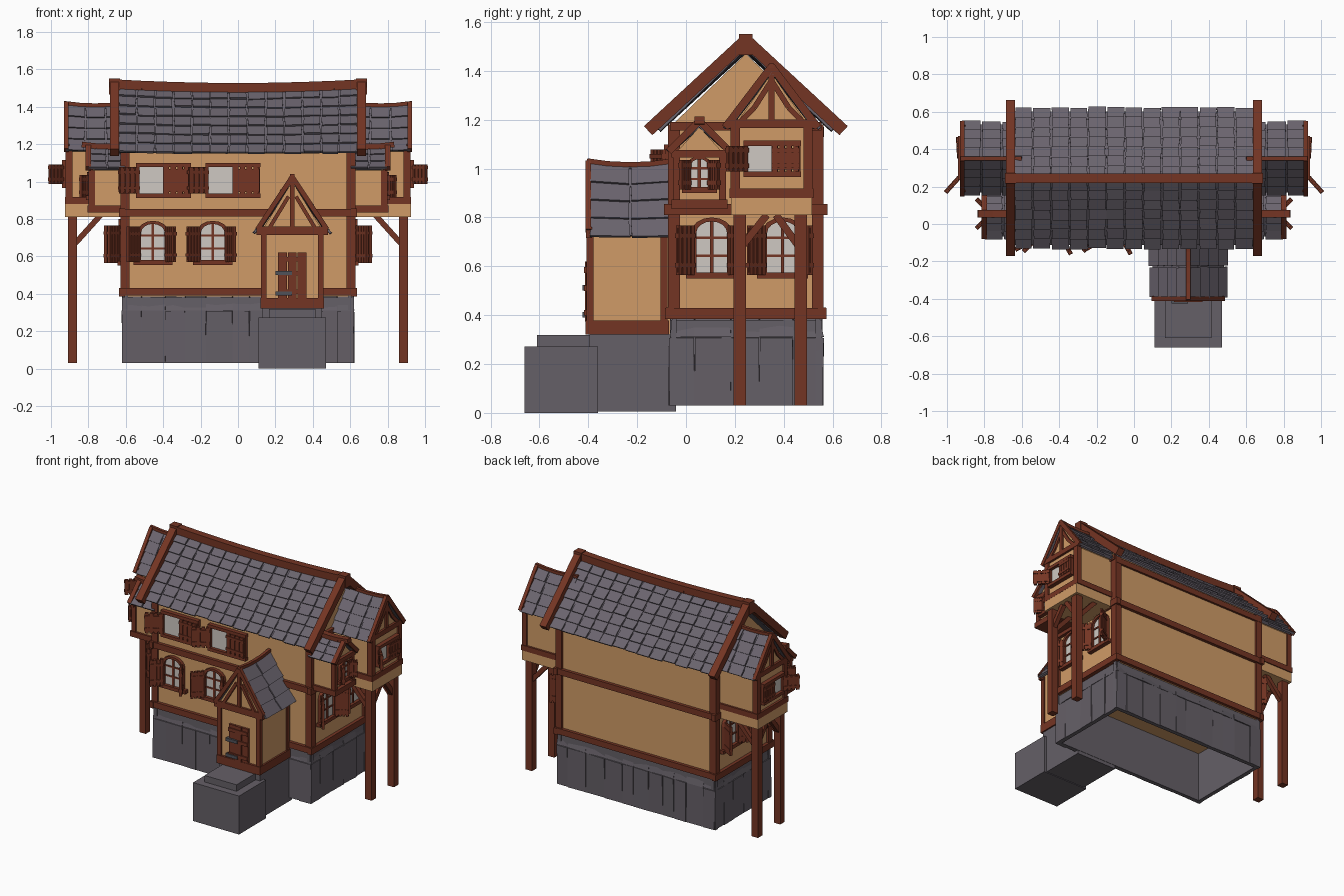
import bpy, bmesh, math, random
from mathutils import Matrix, Vector

if "Cube" in bpy.data.objects:
    bpy.data.objects.remove(bpy.data.objects["Cube"])

random.seed(4)
COL = {"plaster": (0.63, 0.33, 0.135), "timber": (0.175, 0.035, 0.017), "slate": (0.145, 0.127, 0.155),
       "stone": (0.13, 0.115, 0.135), "glass": (0.62, 0.58, 0.54), "iron": (0.08, 0.085, 0.1)}
MATS = {}
for k, c in COL.items():
    MATS[k] = bpy.data.materials.new(k)
    MATS[k].diffuse_color = (*c, 1)
parts = {}
I = Matrix()
R = Matrix.Rotation(math.pi / 2, 4, 'Z')      # turns a front-facing frame to face +x
T = lambda x, y, z=0: Matrix.Translation((x, y, z))
rnd = random.uniform


def hull(part, mat, low, high, M=I):
    """Solid between two matching loops of points."""
    bm = parts.setdefault((part, mat), bmesh.new())
    a = [bm.verts.new(M @ Vector(p)) for p in low]
    b = [bm.verts.new(M @ Vector(p)) for p in high]
    bm.faces.new(a[::-1])
    bm.faces.new(b)
    for i in range(len(a)):
        j = (i + 1) % len(a)
        bm.faces.new((a[i], a[j], b[j], b[i]))


def box(part, mat, x0, x1, y0, y1, z0, z1, M=I):
    q = [(x0, y0), (x1, y0), (x1, y1), (x0, y1)]
    hull(part, mat, [(*p, z0) for p in q], [(*p, z1) for p in q], M)


def prism(part, mat, pts, y0, y1, M=I):
    hull(part, mat, [(x, y0, z) for x, z in pts], [(x, y1, z) for x, z in pts], M)


def bar(part, p, q, w, d, n=(0, 1, 0), M=I, mat="timber"):
    """Beam from p to q: d thick along n, w wide across."""
    p, q, n = Vector(p), Vector(q), Vector(n)
    s = (q - p).cross(n).normalized() * w / 2
    n = n * d / 2
    c = (s + n, s - n, -s - n, -s + n)
    hull(part, mat, [p + o for o in c], [q + o for o in c], M)


def roof(part, M, hw, eave, ridge, y0, y1, rows, cols, sag, th=0.012):
    """Gabled slate roof, ridge along local y, sagging in the middle."""
    rise = ridge - eave
    ln = math.hypot(hw, rise)
    dip = lambda y: -sag * (1 - ((2 * y - y0 - y1) / (y1 - y0)) ** 2)

    def P(s, t, y, h):
        return (s * (t * hw + h * rise / ln), y, ridge - t * rise + h * hw / ln + dip(y) * (1 - t * .8))
    for s in (-1, 1):
        for c in range(cols):
            a, b = (y0 + (y1 - y0) * k / cols for k in (c, c + 1))
            hull(part, "slate", [P(s, t, y, -.012) for t, y in ((0, a), (.98, a), (.98, b), (0, b))],
                 [P(s, t, y, 0) for t, y in ((0, a), (.98, a), (.98, b), (0, b))], M)
            for r in range(rows):
                j = [rnd(-.004, .004) for _ in range(4)]
                t0, t1 = r / rows, (r + 1.06) / rows + rnd(-.01, .01)
                g = .004
                quad = ((t0, a + g + j[0]), (t1, a + g + j[1]), (t1, b - g + j[2]), (t0, b - g + j[3]))
                up = th + rnd(0, .005)
                hull(part, "slate", [P(s, t, y, .001) for t, y in quad],
                     [P(s, t, y, up if t == t1 else .004) for t, y in quad], M)
    return dip


def ridge_beam(part, M, z, y0, y1, w, h, dip, n=8):
    ys = [y0 + (y1 - y0) * k / n for k in range(n + 1)]
    for a, b in zip(ys, ys[1:]):
        bar(part, (0, a, z + dip(a)), (0, b, z + dip(b)), h, w, (1, 0, 0), M)


def shutter(part, M, hx, z0, h, w, sgn, ang):
    S = M @ T(hx, -.022, z0) @ Matrix.Rotation(-sgn * math.radians(ang), 4, 'Z')
    X = lambda a, b: sorted((sgn * a * w, sgn * b * w))
    box(part, "timber", *X(0, 1), -.004, .004, .01, h - .01, S)
    for k in range(4):
        box(part, "timber", *X(k / 4 + .03, k / 4 + .22), -.009, .009, 0, h, S)
    for z in (.15 * h, .75 * h):
        box(part, "timber", *X(0, 1), -.012, .012, z, z + .018, S)


def arched_window(part, M, w, h, la=40, ra=60, sw=.09, f=.022):
    """Round-headed window with cross bars and two open shutters."""
    def arch(r, base):
        zc = h - w * .75
        return [(-r, base)] + [(-r * math.cos(math.pi * k / 8), zc + (r * .75) * math.sin(math.pi * k / 8))
                               for k in range(9)] + [(r, base)]
    o, i = arch(w, 0), arch(w - f, 0)
    prism(part + "_panes", "glass", i, -.008, .0, M)
    for k in range(len(o) - 1):
        prism(part + "_frames", "timber", [o[k], o[k + 1], i[k + 1], i[k]], -.024, 0, M)
    box(part + "_frames", "timber", -w - .02, w + .02, -.03, 0, -.005, .02, M)
    box(part + "_frames", "timber", -.007, .007, -.015, 0, 0, h - .01, M)
    for z in (.36 * h, .66 * h):
        box(part + "_frames", "timber", -w + .01, w - .01, -.014, 0, z - .005, z + .005, M)
    shutter(part + "_shutters", M, -w + .012, .01, h * .82, sw, -1, la)
    shutter(part + "_shutters", M, w - .012, .01, h * .82, sw, 1, ra)


def wide_window(part, M, w, h, ang, sw):
    """Left half open, right half covered by a flat shutter."""
    box(part + "_panes", "glass", 0, w, -.008, 0, 0, h, M)
    for z in (-.022, h):
        box(part + "_frames", "timber", -.015, 2 * w + .02, -.03, 0, z, z + .022, M)
    for x in (-.015, w, 2 * w):
        box(part + "_frames", "timber", x, x + .018, -.024, 0, 0, h, M)
    shutter(part + "_shutters", M, 0, 0, h, sw, -1, ang)
    shutter(part + "_shutters", M, w, 0, h, w + .015, 1, 3)


def gable(x, z0, z1, top):
    return [(-x, z0), (x, z0), (x, z1), (0, top), (-x, z1)]


# --- main house (local frame: ridge runs along world x)
H = T(0, .245) @ R
prism("main_walls", "plaster", gable(.305, .385, 1.175, 1.47), -.612, .612, H)
dip = roof("main_roof", H, .365, 1.155, 1.505, -.64, .64, 7, 13, .018)
ridge_beam("main_ridge_beam", H, 1.52, -.685, .685, .05, .05, dip)
for s in (-1, 1):
    bar("side_barge_boards", (0, -.66, 1.525), (s * .40, -.66, 1.155), .05, .05, M=H)
    box("side_corner_posts", "timber", *sorted((s * .27, s * .318)), -.628, -.58, .39, 1.18, H)
box("side_barge_boards", "timber", -.028, .028, -.69, -.63, 1.465, 1.55, H)
for z, h, o in ((.385, .045, .33), (.81, .045, .335), (1.155, .035, .31)):
    box("side_wall_beams", "timber", -o, o, -.635, -.605, z, z + h, H)
for z in (.39, .812):
    box("front_wall_beams", "timber", -.63, .63, -.082, -.05, z, z + .042)
    box("back_wall_beams", "timber", -.63, .63, .54, .572, z, z + .042)
box("back_wall_beams", "timber", -.62, .62, .54, .565, 1.13, 1.17)


# --- stone foundation, open below
def stone_wall(M, half, z0=.03, mid=.31, top=.39):
    box("foundation", "stone", -half, half, .006, .03, z0, top - .01, M)
    x = -half
    while x < half - .001:
        e = x + rnd(.08, .15)
        e = half if half - e < .06 else e
        for a, b, t in ((z0, mid, 0), (mid, top, .016)):
            p = [rnd(-.005, .004) for _ in range(4)]
            hull("foundation", "stone", [(x, p[0], a), (e, p[1], a), (e, .03, a), (x, .03, a)],
                 [(x + .002, p[2] + t, b - .003), (e - .002, p[3] + t, b - .003), (e, .03, b), (x, .03, b)], M)
        x = e


for M, half in ((T(0, -.068), .62), (T(0, .56) @ R @ R, .62),
                (T(.618, .246) @ R, .312), (T(-.618, .246) @ R.inverted(), .312)):
    stone_wall(M, half)

# --- rear side wings on posts (built at +x, mirrored)
W = T(0, .35) @ R
prism("wing_walls", "plaster", gable(.158, .87, 1.165, 1.39), -.91, -.6, W)
box("wing_floor", "plaster", -.165, .165, -.925, -.6, .81, .88, W)
dip = roof("wing_roof", W, .185, 1.165, 1.412, -.925, -.6, 4, 3, .012)
ridge_beam("wing_ridge", W, 1.42, -.93, -.6, .02, .02, dip, 4)
box("wing_beams", "timber", -.172, .172, -.926, -.6, .88, .918, W)
box("wing_beams", "timber", -.18, .18, -.926, -.9, 1.165, 1.2, W)
box("wing_beams", "timber", -.013, .013, -.924, -.9, 1.19, 1.4, W)
for s in (-1, 1):
    box("wing_beams", "timber", *sorted((s * .13, s * .168)), -.923, -.885, .9, 1.18, W)
    bar("wing_beams", (0, -.918, 1.418), (s * .19, -.918, 1.168), .03, .024, M=W)
    bar("wing_beams", (s * .13, -.912, 1.19), (s * .07, -.912, 1.25), .022, .02, M=W)
    bar("wing_beams", (s * .07, -.912, 1.25), (0, -.912, 1.36), .022, .02, M=W)
    px = -.13 if s < 0 else .12
    box("wing_posts", "timber", px - .025, px + .025, -.91, -.86, .03, .815, W)
    bar("wing_braces", (px, -.885, .67), (px * .15, -.885, .81), .03, .03, M=W)
    bar("wing_braces", (px, -.87, .67), (px, -.735, .82), .03, .03, (1, 0, 0), W)
wide_window("wing_window", T(.912, .25, .987) @ R, .1, .105, 42, .11)

# --- small front side oriels (mirrored)
O = T(0, .055) @ R
prism("oriel_walls", "plaster", gable(.1, .85, 1.06, 1.17), -.78, -.6, O)
dip = roof("oriel_roof", O, .125, 1.07, 1.185, -.80, -.6, 3, 2, .006, .01)
ridge_beam("oriel_ridge", O, 1.193, -.835, -.6, .04, .03, dip, 3)
box("oriel_beams", "timber", -.115, .115, -.805, -.6, .835, .873, O)
box("oriel_beams", "timber", -.115, .115, -.8, -.775, 1.045, 1.075, O)
for s in (-1, 1):
    box("oriel_beams", "timber", *sorted((s * .08, s * .108)), -.798, -.765, .86, 1.06, O)
    bar("oriel_beams", (0, -.8, 1.195), (s * .125, -.8, 1.07), .028, .03, M=O)
arched_window("oriel_window", T(.782, .055, .905) @ R, .052, .145, 45, 45, .055, .016)

# --- ground floor and upper windows
for y in (.105, .395):
    arched_window("side_window", T(.614, y, .555) @ R, .085, .245, 40, 60)
for x in (-.455, -.135):
    arched_window("front_window", T(x, -.062, .56), .085, .23, 45, 60)
for x in (-.53, -.16):
    wide_window("upper_window", T(x, -.06, .935), .13, .142, 28, .12)

# --- entrance porch
E = T(.29, 0)
prism("porch_walls", "plaster", gable(.158, .32, .745, 1.0), -.395, -.05, E)
dip = roof("porch_roof", E, .195, .725, 1.022, -.395, -.06, 4, 2, .014)
ridge_beam("porch_ridge", E, 1.03, -.405, -.06, .022, .02, dip, 4)
box("porch_beams", "timber", -.17, .17, -.412, -.07, .32, .378, E)
box("porch_beams", "timber", -.19, .19, -.41, -.385, .715, .76, E)
box("porch_beams", "timber", -.013, .013, -.408, -.385, .75, 1.0, E)
for s in (-1, 1):
    for y in (-.408, -.105):
        box("porch_beams", "timber", *sorted((s * .138, s * .167)), y, y + .03, .36, .74, E)
    bar("porch_beams", (0, -.4, 1.025), (s * .185, -.4, .745), .026, .024, M=E)
    bar("porch_beams", (s * .12, -.4, .755), (s * .02, -.4, .92), .02, .02, M=E)
for k in range(3):
    x = -.075 + k * .051
    box("door", "timber", x, x + .048, -.41 - .003 * (k % 2), -.39, .375, .62, E)
for z in (.41, .51, .585):
    box("door", "timber", -.075, .075, -.418, -.39, z - .012, z + .012, E)
for z in (.4, .51):
    box("door_hinges", "iron", -.09, .0, -.424, -.4, z - .009, z + .013, E)
box("porch_base", "stone", -.16, .16, -.395, -.04, .005, .322, E)
box("entrance_steps", "stone", -.18, .18, -.66, -.36, 0, .272, E)
box("entrance_steps", "stone", -.125, .125, -.61, -.35, .27, .318, E)

# --- turn the collected parts into objects
for (name, mat), bm in parts.items():
    bmesh.ops.recalc_face_normals(bm, faces=bm.faces)
    me = bpy.data.meshes.new(name)
    bm.to_mesh(me)
    bm.free()
    me.materials.append(MATS[mat])
    ob = bpy.data.objects.new(name, me)
    bpy.context.collection.objects.link(ob)
    if name.startswith(("wing", "oriel", "side")):
        ob.modifiers.new("mirror", 'MIRROR').use_clip = False

for m in bpy.data.materials:
    if m.users and not m.is_grease_pencil:
        m.use_nodes = True
        m.node_tree.nodes["Principled BSDF"].inputs["Base Color"].default_value = m.diffuse_color
